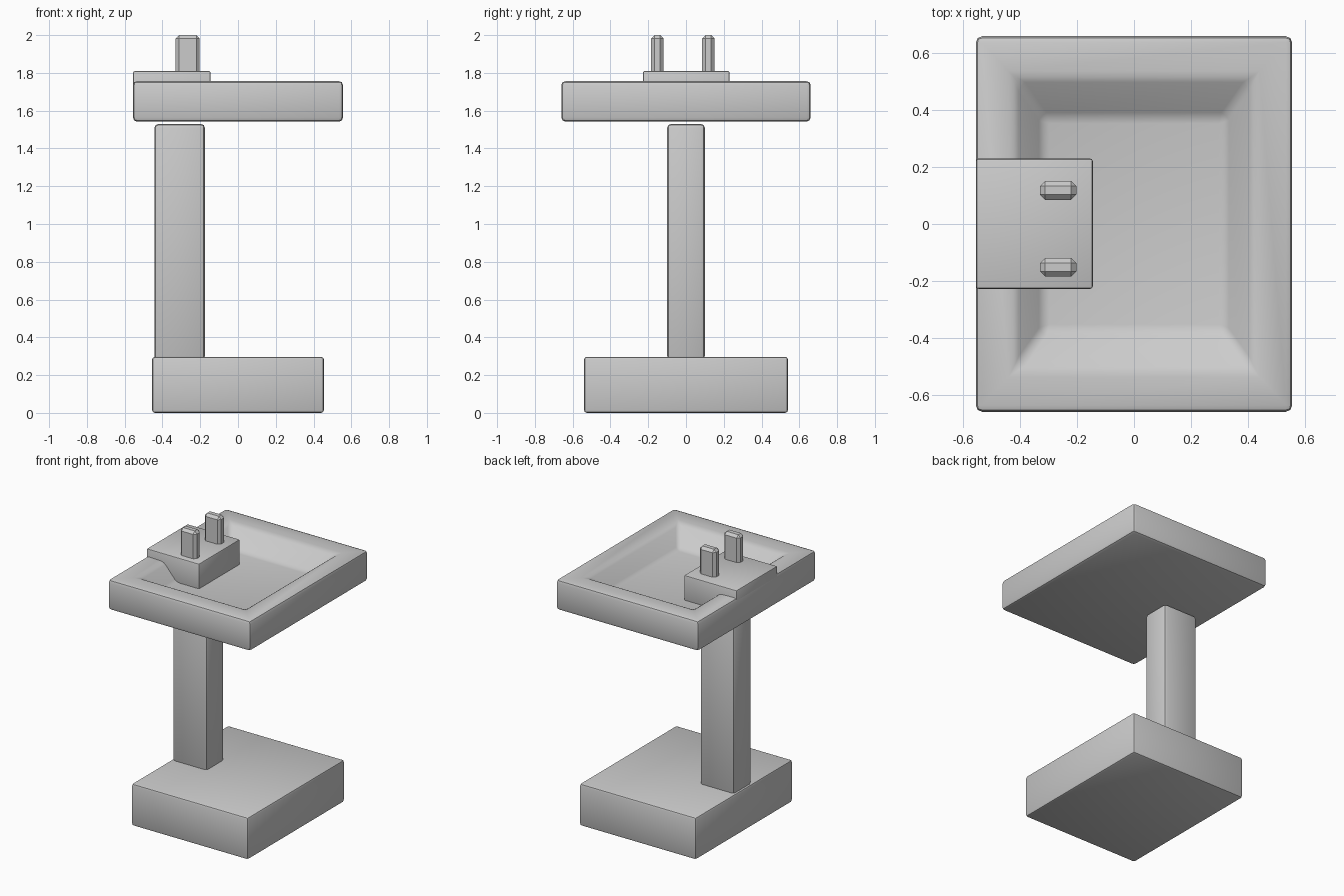
import bpy
import bmesh
from math import radians

if "Cube" in bpy.data.objects:
    bpy.data.objects.remove(bpy.data.objects["Cube"])


def ring_solid(name, rings, bevel, segments=2):
    """Capped solid through centred rectangles (half x, half y, z, centre x, centre y)."""
    bm = bmesh.new()
    loops = []
    for hx, hy, z, cx, cy in rings:
        loops.append([bm.verts.new((cx + sx * hx, cy + sy * hy, z))
                      for sx, sy in ((-1, -1), (1, -1), (1, 1), (-1, 1))])
    for a, b in zip(loops, loops[1:]):
        for i in range(4):
            j = (i + 1) % 4
            bm.faces.new((a[i], a[j], b[j], b[i]))
    bm.faces.new(loops[0][::-1])
    bm.faces.new(loops[-1])
    bmesh.ops.recalc_face_normals(bm, faces=bm.faces)
    mesh = bpy.data.meshes.new(name)
    bm.to_mesh(mesh)
    bm.free()
    obj = bpy.data.objects.new(name, mesh)
    bpy.context.collection.objects.link(obj)
    mod = obj.modifiers.new("bevel", 'BEVEL')
    mod.width = bevel
    mod.segments = segments
    mod.limit_method = 'ANGLE'
    mod.angle_limit = radians(25)
    bpy.context.view_layer.objects.active = obj
    obj.select_set(True)
    bpy.ops.object.modifier_apply(modifier=mod.name)
    bpy.ops.object.shade_smooth_by_angle(angle=radians(30))
    obj.select_set(False)
    return obj


def box(name, x, y, z, bevel, segments=2):
    cx, cy = sum(x) / 2, sum(y) / 2
    hx, hy = (x[1] - x[0]) / 2, (y[1] - y[0]) / 2
    return ring_solid(name, [(hx, hy, h, cx, cy) for h in z], bevel, segments)


# Floor block and upright column
box("base", (-0.455, 0.455), (-0.54, 0.54), (0.0, 0.297), 0.015)
box("column", (-0.443, -0.175), (-0.1, 0.1), (0.28, 1.53), 0.022)

# Basin: outer walls, flat rim, sloping inner walls and floor
ring_solid("basin", [(0.556, 0.66, 1.542, 0, 0),
                     (0.556, 0.66, 1.757, 0, 0),
                     (0.42, 0.515, 1.752, 0, 0),
                     (0.32, 0.375, 1.635, 0, 0)], 0.022)

# Raised deck that fills the back middle of the basin
box("tap_deck", (-0.555, -0.145), (-0.228, 0.23), (1.6, 1.81), 0.009)

# Two upright taps with chamfered edges
for side, y in (("front", -0.152), ("back", 0.118)):
    box(side + "_tap", (-0.33, -0.203), (y - 0.033, y + 0.033), (1.79, 2.0), 0.018, 1)
